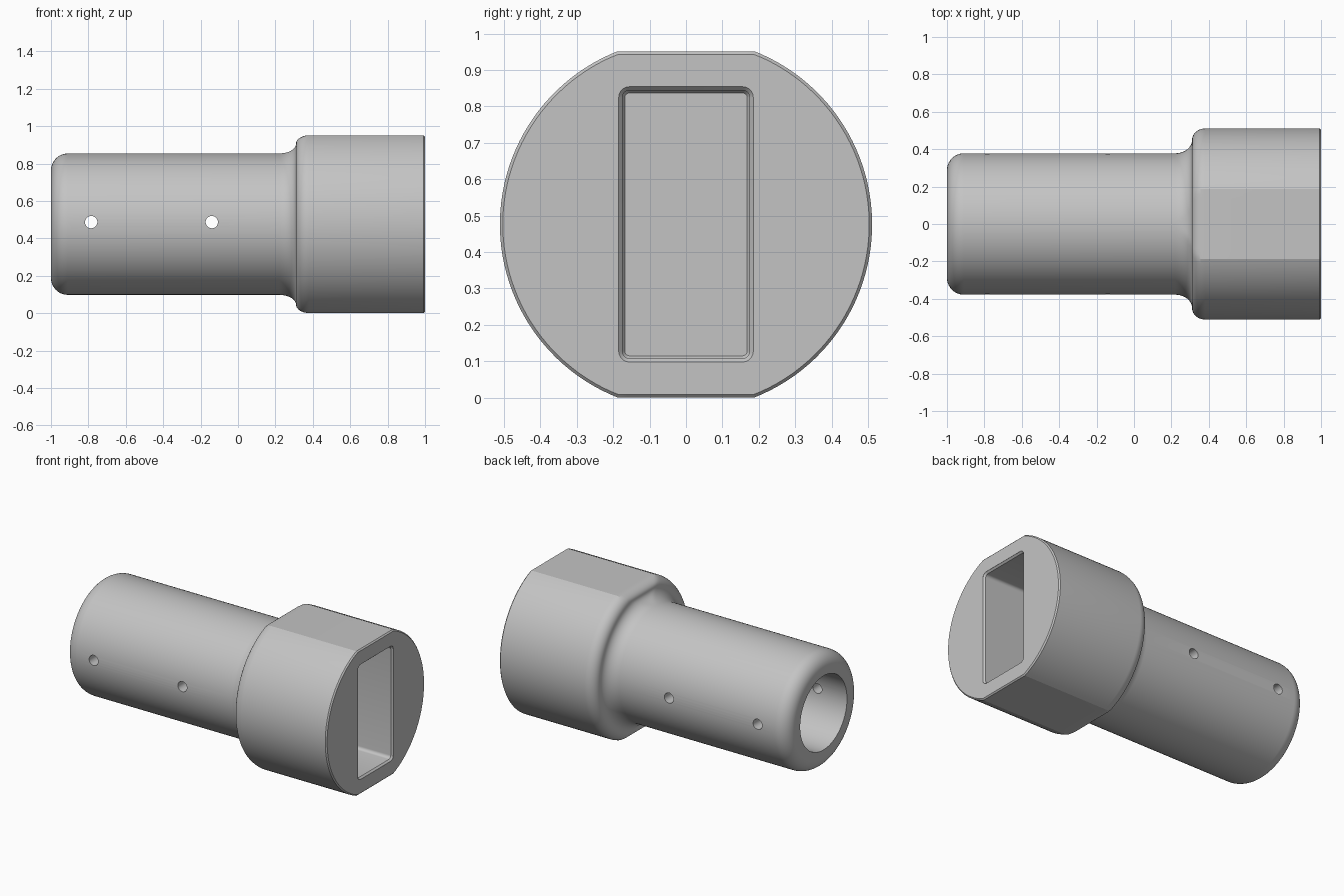
import bpy, bmesh, math
from mathutils import Matrix

cube = bpy.data.objects.get("Cube")
if cube:
    bpy.data.objects.remove(cube)

AXIS_Z = 0.476          # height of the long axis
SHAFT_R, HEAD_R, FLAT = 0.378, 0.511, 0.475
SEGS = 128

grey = bpy.data.materials.new("light grey")
grey.use_nodes = True
colour = (0.55, 0.55, 0.55, 1)
grey.diffuse_color = colour
grey.node_tree.nodes["Principled BSDF"].inputs["Base Color"].default_value = colour


def loft(name, rings):
    """Skin a list of equal-length rings and cap both ends."""
    bm = bmesh.new()
    loops = [[bm.verts.new(p) for p in ring] for ring in rings]
    for a, b in zip(loops, loops[1:]):
        for i in range(len(a)):
            j = (i + 1) % len(a)
            bm.faces.new((a[i], a[j], b[j], b[i]))
    bm.faces.new(loops[0])
    bm.faces.new(loops[-1])
    bmesh.ops.recalc_face_normals(bm, faces=bm.faces)
    mesh = bpy.data.meshes.new(name)
    bm.to_mesh(mesh)
    bm.free()
    mesh.materials.append(grey)
    obj = bpy.data.objects.new(name, mesh)
    bpy.context.collection.objects.link(obj)
    return obj


# Ring angles, with exact vertices on the edges of the two flats
edge = math.asin(FLAT / HEAD_R)
angles = []
stops = [-edge, edge, math.pi - edge, math.pi + edge, 2 * math.pi - edge]
for a, b in zip(stops, stops[1:]):
    n = round(SEGS * (b - a) / (2 * math.pi))
    angles += [a + (b - a) * i / n for i in range(n)]


def section(x, r, flat):
    """Circle of radius r, clipped above and below at the flat distance."""
    pts = []
    for a in angles:
        d = min(r, flat / max(abs(math.sin(a)), 0.01))
        pts.append((x, d * math.cos(a), AXIS_Z + d * math.sin(a)))
    return pts


def circle(x, r):
    return section(x, r, r)


def rounded_rect(x, hy, hz, r, n=5):
    pts = []
    for k, (sy, sz) in enumerate([(1, 1), (-1, 1), (-1, -1), (1, -1)]):
        for i in range(n + 1):
            a = math.pi / 2 * (k + i / n)
            pts.append((x, sy * (hy - r) + r * math.cos(a),
                        AXIS_Z + sz * (hz - r) + r * math.sin(a)))
    return pts


# Body: rounded shaft end, blended shoulder, flatted head
quarter = [math.pi / 2 * i / 10 for i in range(11)]
rings = [circle(-0.91 - 0.09 * math.cos(a), SHAFT_R - 0.09 + 0.09 * math.sin(a))
         for a in quarter]
shoulder = [(0.22 + 0.09 * math.sin(a), 0.53 * (1 - math.cos(a))) for a in quarter]
shoulder += [(0.38 - 0.07 * math.cos(a), 0.53 + 0.47 * math.sin(a)) for a in quarter[1:]]
for x, t in shoulder:
    rings.append(section(x, SHAFT_R + t * (HEAD_R - SHAFT_R),
                         SHAFT_R + t * (FLAT - SHAFT_R)))
rings.append(section(0.992, HEAD_R, FLAT))
rings.append(section(1.0, HEAD_R - 0.008, FLAT - 0.008))
body = loft("socket_body", rings)

# Cutters: round bore, rectangular pocket with eased rim, cross holes
cutters = [
    loft("bore_cutter", [circle(-1.1, 0.243), circle(0.2, 0.243)]),
    loft("pocket_cutter", [rounded_rect(1.05, 0.185, 0.378, 0.03),
                           rounded_rect(0.999, 0.185, 0.378, 0.03),
                           rounded_rect(0.988, 0.175, 0.368, 0.02),
                           rounded_rect(0.41, 0.175, 0.368, 0.02),
                           rounded_rect(0.40, 0.168, 0.361, 0.013)]),
]
for x in (-0.785, -0.14):
    bm = bmesh.new()
    turn = Matrix.Translation((x, 0, 0.487)) @ Matrix.Rotation(math.pi / 2, 4, 'X')
    bmesh.ops.create_cone(bm, cap_ends=True, segments=32, radius1=0.033,
                          radius2=0.033, depth=1.2, matrix=turn)
    mesh = bpy.data.meshes.new("cross_hole_cutter")
    bm.to_mesh(mesh)
    bm.free()
    mesh.materials.append(grey)
    hole = bpy.data.objects.new("cross_hole_cutter", mesh)
    bpy.context.collection.objects.link(hole)
    cutters.append(hole)

bpy.ops.object.select_all(action='DESELECT')
bpy.context.view_layer.objects.active = body
body.select_set(True)
for cutter in cutters:
    cutter.hide_render = True
    mod = body.modifiers.new("cut", 'BOOLEAN')
    mod.operation = 'DIFFERENCE'
    mod.solver = 'EXACT'
    mod.object = cutter
    bpy.ops.object.modifier_apply(modifier=mod.name)
    bpy.data.objects.remove(cutter)

bpy.ops.object.shade_smooth_by_angle(angle=math.radians(20))
